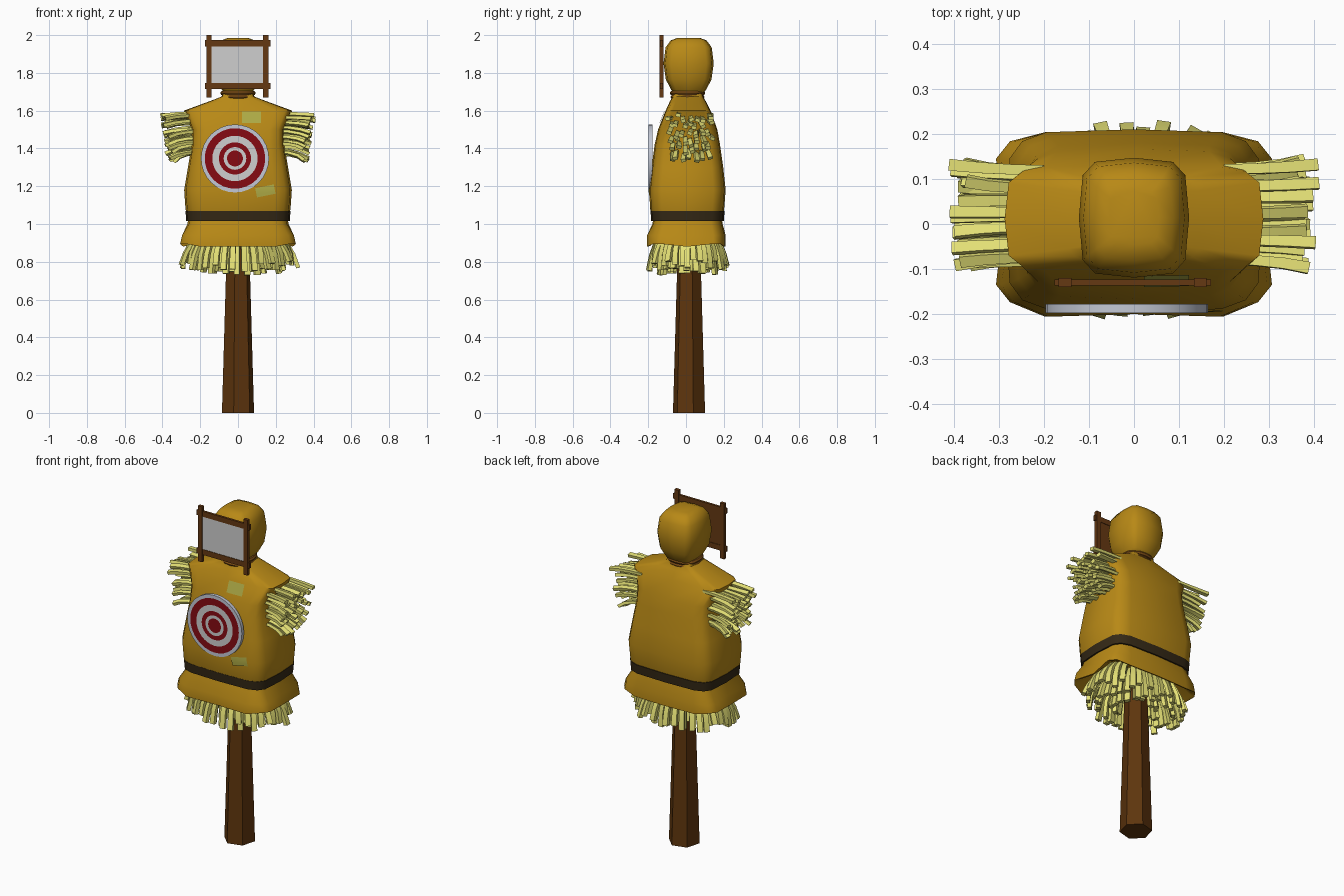
import bpy, bmesh, math, random
from math import cos, sin, pi, radians
from mathutils import Vector, Matrix
from mathutils.bvhtree import BVHTree

random.seed(4)
if "Cube" in bpy.data.objects:
    bpy.data.objects.remove(bpy.data.objects["Cube"])


def material(name, rgb):
    m = bpy.data.materials.new(name)
    m.use_nodes = True
    m.diffuse_color = (*rgb, 1)
    bsdf = m.node_tree.nodes["Principled BSDF"]
    bsdf.inputs["Base Color"].default_value = (*rgb, 1)
    bsdf.inputs["Roughness"].default_value = 0.9
    return m


BURLAP = material("burlap", (0.48, 0.25, 0.008))
STRAW = material("straw", (0.78, 0.75, 0.18))
WOOD = material("dark wood", (0.11, 0.035, 0.004))
FRAME = material("frame wood", (0.13, 0.04, 0.006))
ROPE = material("rope", (0.22, 0.08, 0.008))
LEATHER = material("belt leather", (0.035, 0.022, 0.008))
WHITE = material("white", (0.62, 0.62, 0.62))
RIM = material("target rim", (0.55, 0.58, 0.66))
RED = material("red", (0.24, 0.003, 0.006))
PATCH = material("patch cloth", (0.42, 0.40, 0.06))


def finish(bm, name, mats, angle=50):
    """Turn a bmesh into an object, smooth except for sharp edges."""
    bmesh.ops.recalc_face_normals(bm, faces=bm.faces)
    mesh = bpy.data.meshes.new(name)
    bm.to_mesh(mesh)
    bm.free()
    for m in mats:
        mesh.materials.append(m)
    mesh.shade_smooth()
    mesh.set_sharp_from_angle(angle=radians(angle))
    ob = bpy.data.objects.new(name, mesh)
    bpy.context.collection.objects.link(ob)
    return ob


def ring(z, rx, y0, y1, power=0.4, count=16):
    """Rounded-rectangle cross-section."""
    pts = []
    for i in range(count):
        a = 2 * pi * i / count
        c, s = cos(a), sin(a)
        pts.append(Vector((rx * math.copysign(abs(c) ** power, c),
                           (y0 + y1) / 2 + (y1 - y0) / 2 * math.copysign(abs(s) ** power, s), z)))
    return pts


def loft(bm, rings, cap=True):
    rows = [[bm.verts.new(p) for p in r] for r in rings]
    for a, b in zip(rows, rows[1:]):
        for i in range(len(a)):
            j = (i + 1) % len(a)
            bm.faces.new((a[i], a[j], b[j], b[i]))
    if cap:
        bm.faces.new(rows[0])
        bm.faces.new(rows[-1])


def box(bm, x0, x1, y0, y1, z0, z1):
    size = Vector((x1 - x0, y1 - y0, z1 - z0))
    mid = Vector((x0 + x1, y0 + y1, z0 + z1)) / 2
    bmesh.ops.create_cube(bm, size=1, matrix=Matrix.Translation(mid) @ Matrix.Diagonal((*size, 1)))


# Post: tapered hexagon
bm = bmesh.new()
loft(bm, [[Vector((r * cos(radians(15 + 60 * i)), 0.016 + r * sin(radians(15 + 60 * i)), z))
           for i in range(6)] for z, r in ((0, 0.088), (1.0, 0.058))])
finish(bm, "post", [WOOD])

# Sack body: tapering up, with the shoulders pulled out into sleeve caps
bm = bmesh.new()
loft(bm, [ring(*r) for r in (
    (1.02, 0.265, -0.175, 0.19), (1.08, 0.278, -0.19, 0.202), (1.18, 0.285, -0.195, 0.21),
    (1.3, 0.265, -0.182, 0.197), (1.42, 0.245, -0.166, 0.18), (1.5, 0.245, -0.148, 0.166),
    (1.6, 0.287, -0.108, 0.13), (1.65, 0.15, -0.085, 0.105), (1.675, 0.085, -0.07, 0.09),
    (1.71, 0.075, -0.065, 0.085))])
surface = BVHTree.FromBMesh(bm)
finish(bm, "sack_body", [BURLAP])

# Skirt: flares below the belt, with raised, pulled-out corners and a wavy front
bm = bmesh.new()
hem = ring(0.88, 0.29, -0.2, 0.21)
for p in hem:
    if abs(p.x) > 0.2 and abs(p.y) > 0.08:
        p.x *= 1.09
        p.z += 0.015
    elif p.y < 0 and abs(p.x) > 0.05:
        p.y -= 0.012
middle = [Vector((p.x * 0.965, p.y, 0.94)) for p in hem]
loft(bm, [ring(1.035, 0.262, -0.172, 0.188), ring(1.0, 0.268, -0.178, 0.194), middle, hem,
          [Vector((p.x * 0.94, p.y * 0.94, p.z + 0.005)) for p in hem],
          ring(0.96, 0.22, -0.14, 0.16)])
finish(bm, "skirt", [BURLAP])

# Belt
bm = bmesh.new()
loft(bm, [ring(z, 0.262 + d, -0.172 - d, 0.188 + d)
          for z, d in ((1.015, 0), (1.015, 0.012), (1.068, 0.016), (1.068, 0))])
finish(bm, "belt", [LEATHER])

# Head
bm = bmesh.new()
loft(bm, [ring(z, r * 0.92, 0.014 - r, 0.014 + r, 0.5, 12) for z, r in (
    (1.685, 0.07), (1.71, 0.092), (1.765, 0.121), (1.85, 0.133), (1.935, 0.122),
    (1.972, 0.095), (1.985, 0.06))])
finish(bm, "head", [BURLAP])

# Neck rope: two stacked coils
for i, (z, r) in enumerate(((1.672, 0.078), (1.693, 0.082))):
    bm = bmesh.new()
    loft(bm, [ring(z + 0.012 * sin(k * pi / 3), r + 0.012 * cos(k * pi / 3),
                   0.008 - r - 0.012 * cos(k * pi / 3), 0.008 + r + 0.012 * cos(k * pi / 3), 0.8)
              for k in range(7)], cap=False)
    bmesh.ops.remove_doubles(bm, verts=bm.verts, dist=0.0001)
    finish(bm, f"neck_rope_{i + 1}", [ROPE])

# Face frame: posts, rails, backing board and white sheet
bm = bmesh.new()
for x in (-0.153, 0.147):
    box(bm, x - 0.014, x + 0.014, -0.14, -0.12, 1.67, 2.0)
for z in (1.73, 1.957):
    box(bm, -0.176, 0.171, -0.137, -0.123, z - 0.016, z + 0.016)
box(bm, -0.15, 0.145, -0.13, -0.126, 1.73, 1.957)
finish(bm, "face_frame", [FRAME], 30)
bm = bmesh.new()
box(bm, -0.14, 0.134, -0.134, -0.13, 1.745, 1.942)
finish(bm, "face_sheet", [WHITE], 30)

# Target: one disc with concentric coloured bands
bm = bmesh.new()
bands = (0.18, 0.16, 0.12, 0.085, 0.06, 0.042)


def circle(r, y):
    return [Vector((-0.016 + r * cos(2 * pi * i / 32), y, 1.347 + r * sin(2 * pi * i / 32)))
            for i in range(32)]


loft(bm, [circle(0.18, -0.178)] + [circle(r, -0.198) for r in bands])
for f in bm.faces:
    d = max(math.hypot(v.co.x + 0.016, v.co.z - 1.347) for v in f.verts)
    k = sum(d < b - 0.001 for b in bands)
    f.material_index = 2 if k == 0 else 1 if k % 2 else 0
finish(bm, "target", [WHITE, RED, RIM], 30)


# Cloth patches laid on the sack front
def patch(name, x, z, w, h, turn):
    bm = bmesh.new()
    bmesh.ops.create_grid(bm, x_segments=4, y_segments=3, size=0.5)
    for v in bm.verts:
        u, t = v.co.x * w, v.co.y * h
        px = x + u * cos(turn) - t * sin(turn)
        pz = z + u * sin(turn) + t * cos(turn)
        hit = surface.ray_cast(Vector((px, -1, pz)), Vector((0, 1, 0)))[0]
        v.co = (px, hit.y - 0.006, pz)
    finish(bm, name, [PATCH])


patch("upper_patch", 0.072, 1.565, 0.1, 0.062, 0.0)
patch("lower_patch", 0.145, 1.175, 0.1, 0.05, 0.2)


# Straw: square stalks swept along a bent path
def stalk(bm, a, b, c, width, side):
    rows = []
    for k in range(4):
        t = k / 3
        p = a * (1 - t) ** 2 + b * 2 * t * (1 - t) + c * t * t
        d = ((b - a) * (1 - t) + (c - b) * t).normalized()
        s = (side - d * side.dot(d)).normalized() * width * (0.8 + 0.2 * t) / 2
        n = d.cross(s) * 0.7
        rows.append([p + s + n, p - s + n, p - s - n, p + s - n])
    loft(bm, rows)


def jitter(r):
    return random.uniform(-r, r)


# Straw tufts at both sleeves
for name, sx in (("left_sleeve_straw", 1), ("right_sleeve_straw", -1)):
    bm = bmesh.new()
    for row in range(6):
        for col in range(7):
            y = -0.075 + 0.19 * col / 6 + jitter(0.008)
            z = 1.575 - 0.038 * row + jitter(0.014)
            tip = 0.392 - 0.007 * row + jitter(0.02)
            drop = 0.012 + 0.006 * row + jitter(0.008)
            stalk(bm, Vector((sx * 0.2, y, z)), Vector((sx * 0.31, y, z)),
                  Vector((sx * tip, y + (y - 0.02) * 0.1 + jitter(0.01), z - drop)),
                  0.026, Vector((0, 1, jitter(0.5))))
    finish(bm, name, [STRAW], 30)

# Straw fringe under the skirt: nested rings fanning outwards
bm = bmesh.new()
for count, start, spread, low in ((38, 0.78, 1.1, 0.765), (28, 0.5, 0.84, 0.745), (18, 0.24, 0.52, 0.735)):
    for i in range(count):
        a = 2 * pi * (i + jitter(0.25)) / count
        out = Vector((0.275 * cos(a), 0.185 * sin(a), 0))
        side = Vector((-sin(a), cos(a), jitter(0.4)))
        tip = out * (spread + jitter(0.06))
        z = low + 0.02 * abs(cos(a)) + jitter(0.025)
        mid = Vector((0, 0.01, 0))
        stalk(bm, mid + out * start + Vector((0, 0, 0.95)),
              mid + out * (start + 0.85 * (spread - start)) + Vector((0, 0, 0.88)),
              mid + tip + Vector((0, 0, z)), 0.031, side)
finish(bm, "skirt_straw", [STRAW], 30)
